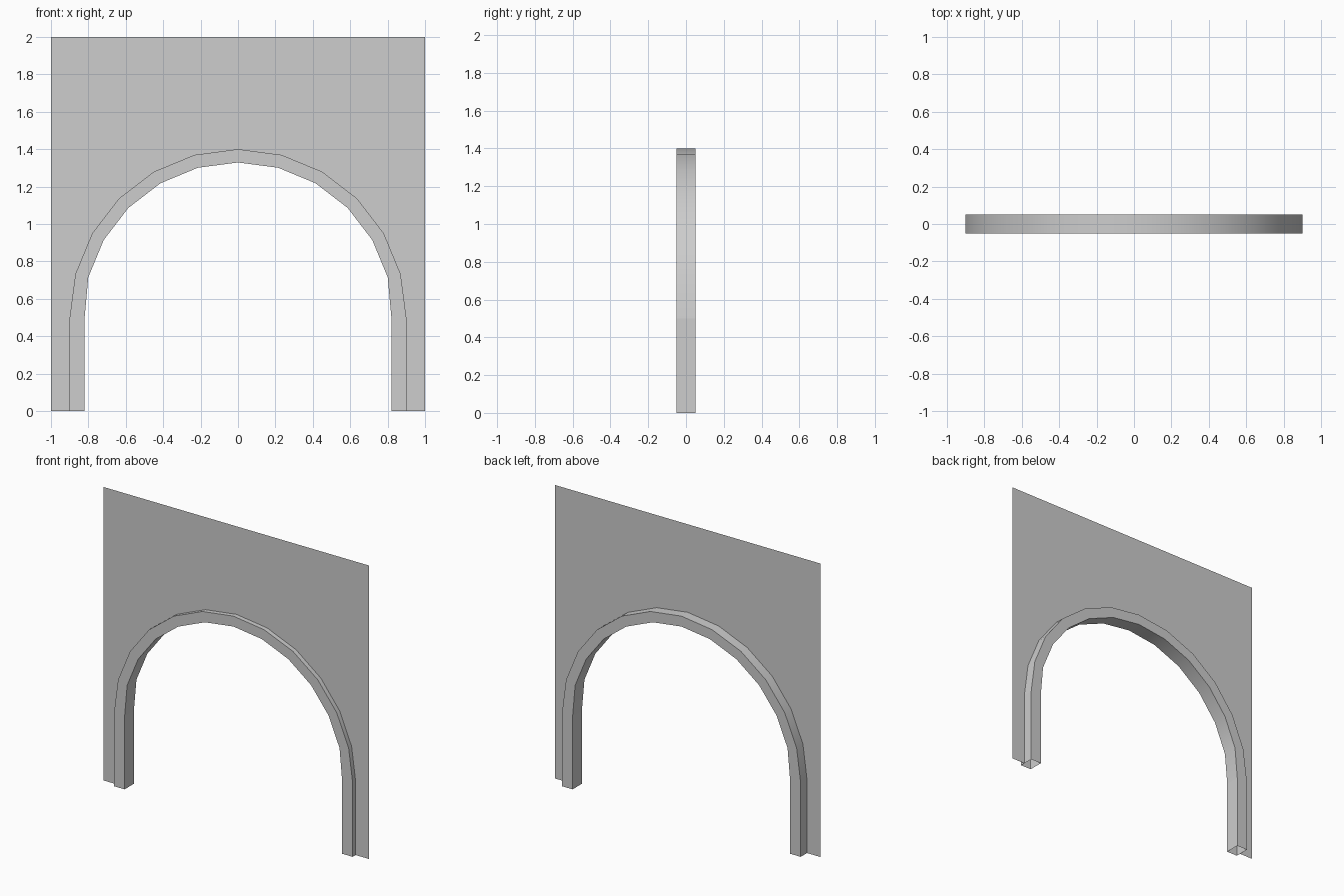
import bpy
import bmesh
from math import sin, cos, radians

cube = bpy.data.objects.get("Cube")
if cube:
    bpy.data.objects.remove(cube)

SPRING = 0.5        # height where the arch starts to curve
OUTER, INNER, FOOT = 0.9, 0.829, 0.82
HALF_DEPTH = 0.05
WALL_Y = -0.018     # the wall sits slightly forward of the trim's middle
TOP = 2

grey = bpy.data.materials.new("stone grey")
grey.use_nodes = True
colour = (0.61, 0.61, 0.61, 1)
grey.diffuse_color = colour
grey.node_tree.nodes["Principled BSDF"].inputs["Base Color"].default_value = colour


def arch_path(radius, foot):
    """Points (x, z) from the left foot over the crown to the right foot."""
    curve = [(radius * cos(radians(a)), SPRING + radius * sin(radians(a)))
             for a in range(15, 180, 15)]
    return [(foot, 0), (foot, SPRING)] + curve + [(-foot, SPRING), (-foot, 0)]


def make_object(name, bm):
    mesh = bpy.data.meshes.new(name)
    bm.to_mesh(mesh)
    bm.free()
    mesh.materials.append(grey)
    obj = bpy.data.objects.new(name, mesh)
    bpy.context.collection.objects.link(obj)
    return obj


outer = arch_path(OUTER, OUTER)
inner = arch_path(INNER, FOOT)

# Thin wall panel: upright strips above the arch, plus a pier on each side
bm = bmesh.new()
arch = [bm.verts.new((x, WALL_Y, z)) for x, z in outer[1:-1]]
top = [bm.verts.new((x, WALL_Y, TOP)) for x, z in outer[1:-1]]
for i in range(len(arch) - 1):
    bm.faces.new((arch[i], top[i], top[i + 1], arch[i + 1]))
for side, end in ((1, 0), (-1, -1)):
    corners = [bm.verts.new((side * x, WALL_Y, z))
               for x, z in ((1, TOP), (1, 0), (OUTER, 0))]
    bm.faces.new([top[end]] + corners + [arch[end]])
bmesh.ops.recalc_face_normals(bm, faces=bm.faces[:])
make_object("wall_panel", bm)

# Square-section trim following the opening, open at both feet
bm = bmesh.new()
rings = []
for (ox, oz), (ix, iz) in zip(outer, inner):
    corners = [(ox, -HALF_DEPTH, oz), (ix, -HALF_DEPTH, iz),
               (ix, HALF_DEPTH, iz), (ox, HALF_DEPTH, oz)]
    rings.append([bm.verts.new(c) for c in corners])
for a, b in zip(rings, rings[1:]):
    for i in range(4):
        j = (i + 1) % 4
        bm.faces.new((a[i], a[j], b[j], b[i]))
bmesh.ops.recalc_face_normals(bm, faces=bm.faces[:])
trim = make_object("arch_trim", bm)

# Smooth along the curve, sharp at the long edges, flat on the straight legs
bpy.ops.object.select_all(action='DESELECT')
trim.select_set(True)
bpy.context.view_layer.objects.active = trim
bpy.ops.object.shade_smooth_by_angle(angle=radians(30))
for face in trim.data.polygons:
    if face.center.z < SPRING:
        face.use_smooth = False
